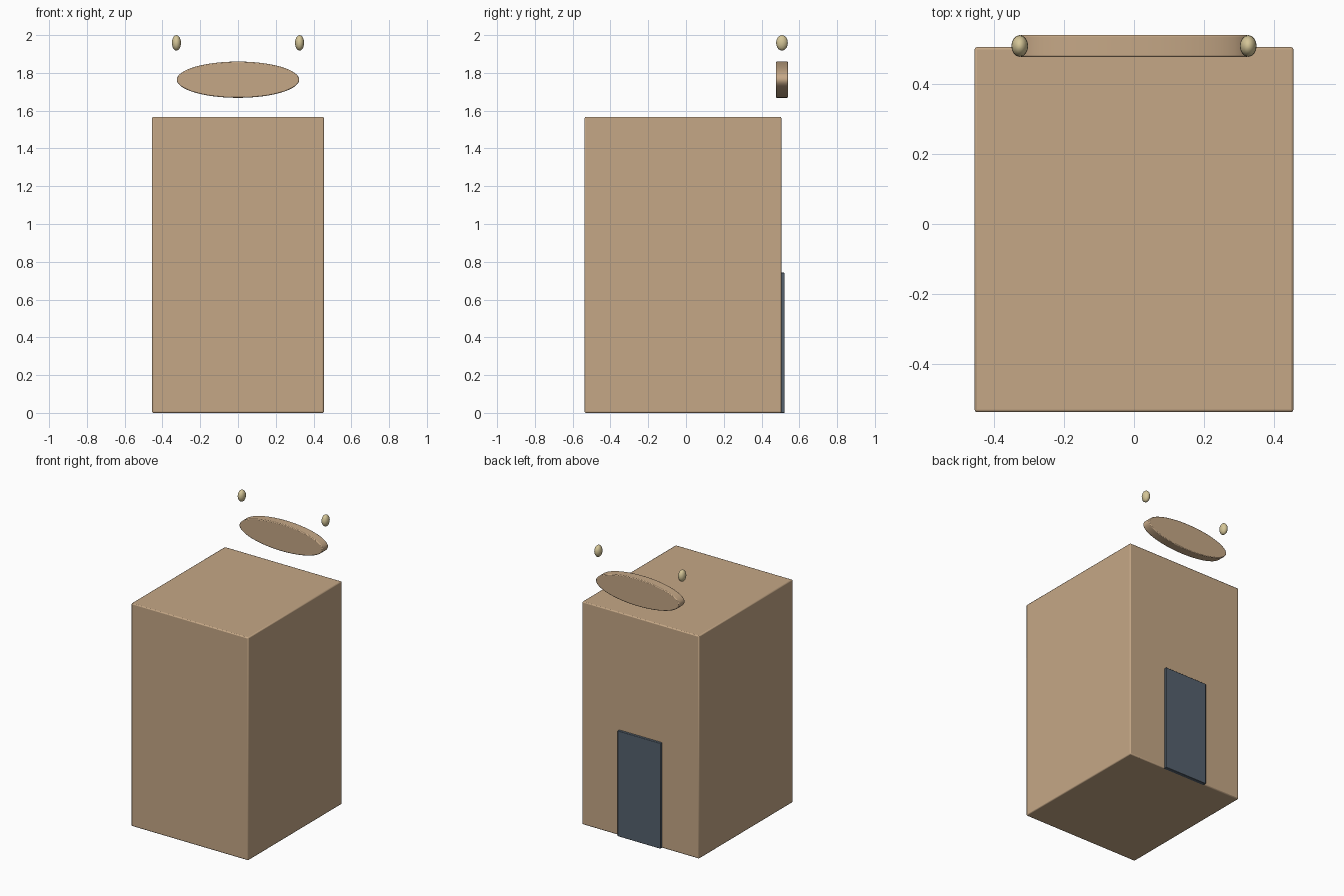
import bpy, math

if "Cube" in bpy.data.objects:
    bpy.data.objects.remove(bpy.data.objects["Cube"])

def material(name, rgb):
    m = bpy.data.materials.new(name)
    m.diffuse_color = (*rgb, 1)
    m.use_nodes = True
    m.node_tree.nodes["Principled BSDF"].inputs["Base Color"].default_value = m.diffuse_color
    return m

TAN = material("tan", (0.56, 0.39, 0.24))
SLATE = material("slate", (0.09, 0.12, 0.155))
GOLD = material("pale_gold", (0.66, 0.56, 0.31))

def finish(name, mat, bevel=0):
    ob = bpy.context.object
    ob.name = name
    ob.data.materials.append(mat)
    bpy.ops.object.transform_apply(location=False, rotation=True, scale=True)
    if bevel:
        b = ob.modifiers.new("soft_edges", 'BEVEL')
        b.width = bevel
        b.segments = 2
        b.limit_method = 'ANGLE'
        b.angle_limit = math.radians(40)
    bpy.ops.object.shade_smooth_by_angle(angle=math.radians(35))
    return ob

def box(name, lo, hi, mat, bevel):
    bpy.ops.mesh.primitive_cube_add(size=1, location=[(a + b) / 2 for a, b in zip(lo, hi)])
    bpy.context.object.scale = [b - a for a, b in zip(lo, hi)]
    return finish(name, mat, bevel)

# Main block and the door on its back face
box("body", (-0.455, -0.537, 0), (0.455, 0.505, 1.567), TAN, 0.007)
box("door", (-0.167, 0.495, 0), (0.167, 0.522, 0.742), SLATE, 0.003)

# Floating oval plaque
bpy.ops.mesh.primitive_cylinder_add(vertices=64, radius=1, depth=1,
                                    location=(0, 0.508, 1.764), rotation=(math.pi / 2, 0, 0))
bpy.context.object.scale = (0.324, 0.096, 0.064)
finish("oval_plaque", TAN, 0.005)

# Pair of small egg-shaped finials
for side, x in (("left", -0.326), ("right", 0.326)):
    bpy.ops.mesh.primitive_uv_sphere_add(segments=16, ring_count=10, radius=1, location=(x, 0.508, 1.959))
    bpy.context.object.scale = (0.024, 0.031, 0.041)
    finish(side + "_finial", GOLD)
